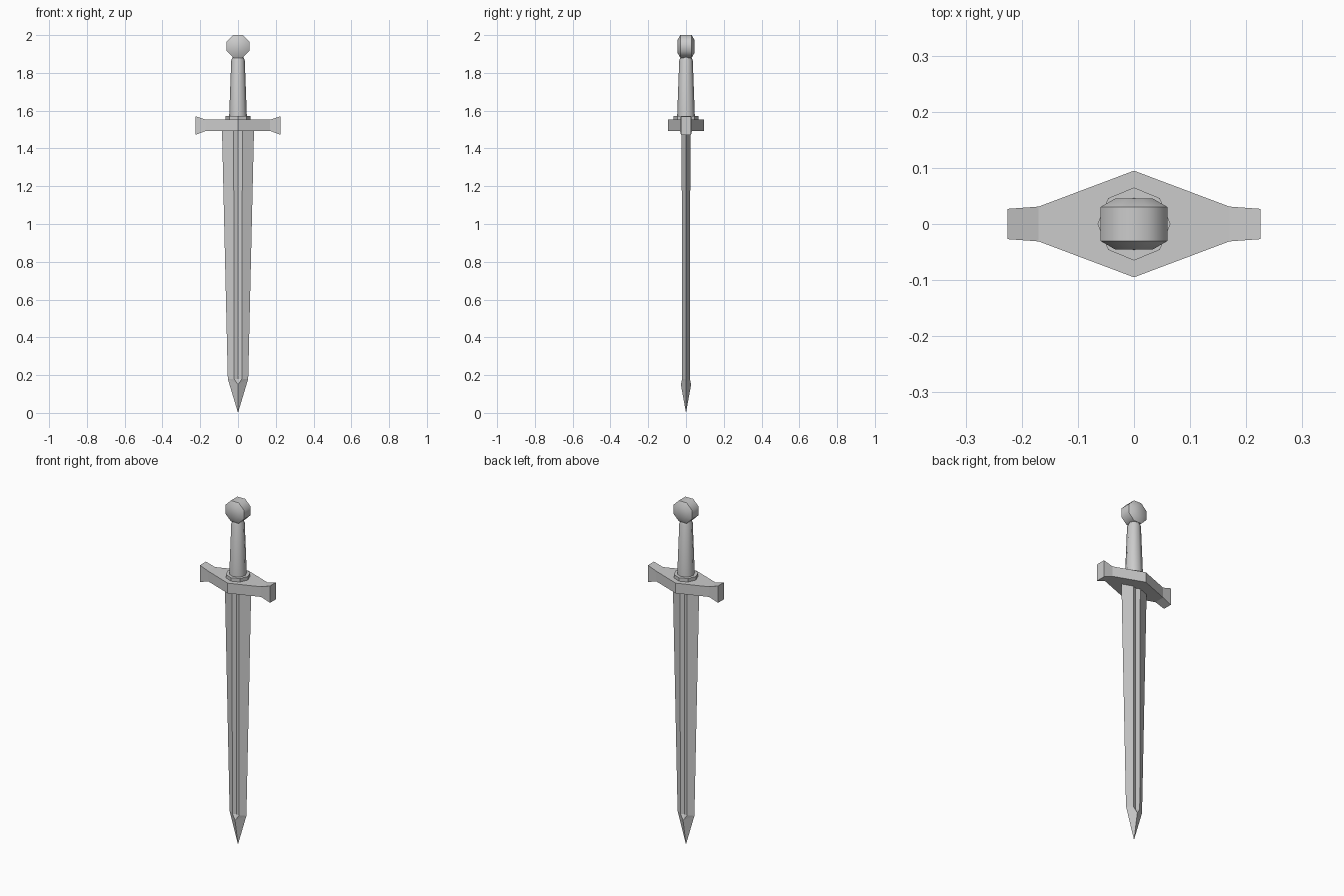
import bpy, math

if "Cube" in bpy.data.objects:
    bpy.data.objects.remove(bpy.data.objects["Cube"])


def make(name, verts, faces, smooth=False):
    me = bpy.data.meshes.new(name)
    me.from_pydata(verts, [], faces)
    ob = bpy.data.objects.new(name, me)
    bpy.context.collection.objects.link(ob)
    bpy.context.view_layer.objects.active = ob
    ob.select_set(True)
    bpy.ops.object.mode_set(mode='EDIT')
    bpy.ops.mesh.select_all(action='SELECT')
    bpy.ops.mesh.normals_make_consistent(inside=False)
    bpy.ops.object.mode_set(mode='OBJECT')
    if smooth:
        bpy.ops.object.shade_smooth_by_angle(angle=math.radians(46))
    ob.select_set(False)
    return ob


def loft(name, rings, smooth=False):
    """Skin equal-length rings of points and cap both ends."""
    n = len(rings[0])
    verts = [p for r in rings for p in r]
    faces = [(k * n + i, k * n + (i + 1) % n, (k + 1) * n + (i + 1) % n, (k + 1) * n + i)
             for k in range(len(rings) - 1) for i in range(n)]
    faces += [tuple(range(n)), tuple(range(len(verts) - n, len(verts)))]
    return make(name, verts, faces, smooth)


def circle(r, n=8, phase=0.0):
    return [(r * math.cos(phase + 2 * math.pi * i / n),
             r * math.sin(phase + 2 * math.pi * i / n)) for i in range(n)]


# Blade: bevelled edges with a shallow V fuller on both faces
def blade_ring(z, w, ridge, thick, fuller):
    half = [(w, 0), (ridge, thick), (0, fuller), (-ridge, thick)]
    return [(x, y, z) for x, y in half + [(-x, -y) for x, y in half]]


top = blade_ring(1.51, 0.085, 0.023, 0.023, 0.014)
low = blade_ring(0.18, 0.054, 0.021, 0.021, 0.014)
verts = top + low + [(0, 0.027, 0.15), (0, -0.027, 0.15), (0, 0, 0)]
faces = [(i, (i + 1) % 8, 8 + (i + 1) % 8, 8 + i) for i in range(8)]
faces.append(tuple(range(8)))
# Point: the fuller closes into a central ridge
for o, apex in ((0, 16), (4, 17)):
    a, b, c, d, e = [8 + (o + i) % 8 for i in range(5)]
    faces += [(b, c, apex), (c, d, apex), (a, b, apex), (d, e, apex),
              (a, apex, 18), (apex, e, 18)]
make("blade", verts, faces)

# Crossguard: diamond plan with flared ends
stations = [(-0.225, 0.027, 1.472, 1.57), (-0.17, 0.031, 1.493, 1.552),
            (0, 0.095, 1.493, 1.552),
            (0.17, 0.031, 1.493, 1.552), (0.225, 0.027, 1.472, 1.57)]
loft("crossguard", [[(x, -w, a), (x, w, a), (x, w, b), (x, -w, b)]
                    for x, w, a, b in stations])

# Collar and grip
loft("collar", [[(x, y, z) for x, y in circle(0.065)] for z in (1.545, 1.572)])
grip = [(1.565, 0.047), (1.865, 0.036), (1.89, 0.026)]
loft("grip", [[(x, y, z) for x, y in circle(r)] for z, r in grip], smooth=True)

# Pommel: octagonal wheel with chamfered faces
wheel = [(-0.045, 0.037), (-0.03, 0.065), (0.03, 0.065), (0.045, 0.037)]
loft("pommel", [[(x, y, 1.94 + z) for x, z in circle(r, 8, math.pi / 8)]
                for y, r in wheel], smooth=True)
